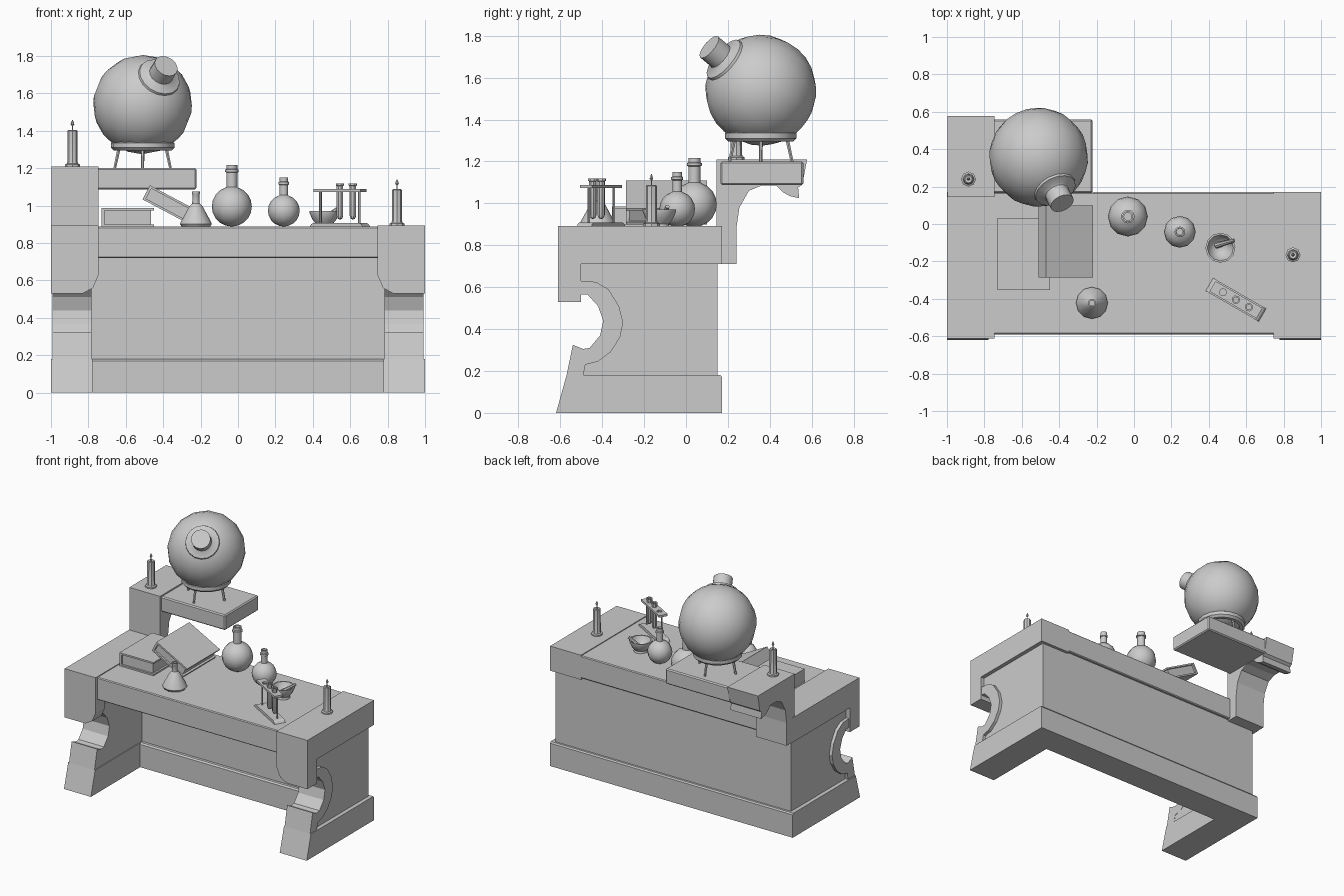
import bpy, bmesh
from math import sin, cos, pi, radians
from mathutils import Vector, Matrix

if "Cube" in bpy.data.objects:
    bpy.data.objects.remove(bpy.data.objects["Cube"])


def finish(bm, name, smooth=False, bevel=0, matrix=None):
    bmesh.ops.remove_doubles(bm, verts=bm.verts, dist=1e-5)
    if bevel:
        bmesh.ops.bevel(bm, geom=bm.edges[:], offset=bevel, segments=1, affect='EDGES')
    if matrix:
        bm.transform(matrix)
    bmesh.ops.recalc_face_normals(bm, faces=bm.faces)
    me = bpy.data.meshes.new(name)
    bm.to_mesh(me)
    bm.free()
    ob = bpy.data.objects.new(name, me)
    bpy.context.collection.objects.link(ob)
    if smooth:
        for p in me.polygons:
            p.use_smooth = True
        me.set_sharp_from_angle(angle=radians(35))
    return ob


def prism(name, pts, a, b, axis='X', bevel=0, matrix=None, smooth=False):
    """Extrude a 2D outline along X (y,z), Y (x,z) or Z (x,y)."""
    put = {'X': lambda p, t: (t, p[0], p[1]),
           'Y': lambda p, t: (p[0], t, p[1]),
           'Z': lambda p, t: (p[0], p[1], t)}[axis]
    bm = bmesh.new()
    f = bm.faces.new([bm.verts.new(put(p, a)) for p in pts])
    r = bmesh.ops.extrude_face_region(bm, geom=[f])
    d = Vector(put((0, 0), b - a))
    bmesh.ops.translate(bm, vec=d, verts=[v for v in r['geom'] if isinstance(v, bmesh.types.BMVert)])
    return finish(bm, name, smooth, bevel, matrix)


def box(name, x, y, z, bevel=0, matrix=None):
    return prism(name, [(x[0], y[0]), (x[1], y[0]), (x[1], y[1]), (x[0], y[1])],
                 z[0], z[1], 'Z', bevel, matrix)


def lathe(name, prof, loc=(0, 0, 0), segs=12, matrix=None):
    """Spin an (r, z) profile about z."""
    bm = bmesh.new()
    vs = [bm.verts.new((r, 0, z)) for r, z in prof]
    es = [bm.edges.new(e) for e in zip(vs, vs[1:])]
    bmesh.ops.spin(bm, geom=vs + es, axis=(0, 0, 1), cent=(0, 0, 0), angle=2 * pi, steps=segs)
    return finish(bm, name, True, 0, matrix or Matrix.Translation(loc))


def rod(name, p, q, r0, r1, segs=6):
    p, q = Vector(p), Vector(q)
    m = Matrix.Translation(p) @ (q - p).to_track_quat('Z', 'Y').to_matrix().to_4x4()
    h = (q - p).length
    return lathe(name, [(0, 0), (r0, 0), (r1, h), (0, h)], segs=segs, matrix=m)


# Pedestals, legs with round cutouts, and corner caps on both sides
inner = [(-.50, .565), (-.47, .565), (-.42, .51), (-.395, .44), (-.41, .37),
         (-.46, .31), (-.49, .305), (-.54, .325)]
outer = [(-.49, .18), (-.48, .23), (-.42, .245), (-.36, .29), (-.315, .36), (-.30, .43),
         (-.32, .51), (-.37, .59), (-.43, .625), (-.50, .63)]
for s, side in ((-1, 'left'), (1, 'right')):
    prism(side + '_foot', [(-.62, 0), (-.57, .18), (.165, .18), (.172, .17), (.172, 0)], s, s * .778)
    prism(side + '_leg_panel', outer + [(-.50, .72), (.15, .72), (.15, .18)], s * .97, s * .785)
    prism(side + '_leg_arch_trim', inner + [(-.57, .18)] + outer, s * .993, s * .783)
    box(side + '_corner_cap', sorted((s, s * .745)), (-.50, .172), (.71, .893))
    prism(side + '_corner_drop', [(s, .53), (s * .83, .53), (s * .775, .56), (s * .745, .63),
                                  (s * .745, .893), (s, .893)], -.612, -.50, 'Y')

# Back wall, its plinth and the work top
box('back_wall', (-.96, .96), (-.01, .15), (.17, .88))
prism('back_plinth', [(-.04, 0), (-.04, .17), (-.03, .18), (.165, .18), (.172, .17), (.172, 0)], -.78, .78)
box('work_top', (-.76, .76), (-.59, .17), (.72, .887), .006)

# Raised bracket and shelf
prism('shelf_bracket', [(.145, .71), (.24, .71), (.24, .88), (.255, .98), (.30, 1.06), (.36, 1.085),
                        (.43, 1.085), (.46, 1.055), (.495, 1.035), (.54, 1.025), (.535, 1.075),
                        (.555, 1.09), (.578, 1.21), (.145, 1.21)], -.997, -.745)
box('shelf', (-.76, -.222), (.165, .56), (1.087, 1.2), .008)

# Big tilted flask on its ring stand
C = Vector((-.51, .357, 1.54))
tilt = Vector((.125, -.245, .205)).to_track_quat('Z', 'Y').to_matrix().to_4x4()
R = .265
ball = [(R * sin(pi * i / 14), -R * cos(pi * i / 14)) for i in range(15)]
ball[0], ball[-1] = (0, -R), (0, R)
lathe('big_flask', ball, segs=16, matrix=Matrix.Translation(C) @ tilt)
lathe('big_flask_neck', [(.12, .225), (.115, .25), (.075, .262), (.066, .27), (.066, .345), (0, .345)],
      segs=16, matrix=Matrix.Translation(C) @ tilt)
lathe('stand_ring', [(.13, 1.295), (.155, 1.295), (.17, 1.31), (.17, 1.335), (.16, 1.345),
                     (.13, 1.345), (.13, 1.295)], (C.x, C.y, 0), 16)
for i in range(4):
    d = Vector((cos(i * pi / 2), sin(i * pi / 2), 0))
    base = Vector((C.x, C.y, 0))
    rod('stand_leg', base + d * .15 + Vector((0, 0, 1.195)), base + d * .125 + Vector((0, 0, 1.31)), .008, .01)

# Candles
for loc, h in (((-.885, .24, 1.205), .2), ((.85, -.165, .888), .2)):
    lathe('candle', [(0, 0), (.04, 0), (.04, .015), (.03, .02), (.027, .03), (.026, h - .005),
                     (.02, h), (0, h - .01)], loc, 8)
    lathe('candle_flame', [(.003, h - .01), (.003, h + .02), (.01, h + .03), (.007, h + .04), (0, h + .055)], loc, 6)


# Books: spine on the left, two covers, inset pages
def book(name, m, w, d, t):
    box(name + '_spine', (-w / 2, -w / 2 + .015), (-d / 2, d / 2), (-t / 2, t / 2), 0, m)
    for s in (-1, 1):
        z = sorted((s * t / 2, s * (t / 2 - .012)))
        box(name + '_cover', (-w / 2 + .015, w / 2), (-d / 2, d / 2), z, 0, m)
    box(name + '_pages', (-w / 2 + .01, w / 2 - .014), (-d / 2 + .014, d / 2 - .014),
        (-t / 2 + .01, t / 2 - .01), 0, m)


book('flat_book', Matrix.Translation((-.59, -.16, .936)), .28, .385, .1)
book('leaning_book', Matrix.Translation((-.365, -.093, 1.004)) @ Matrix.Rotation(radians(28), 4, 'Y'),
     .285, .385, .085)


# Round flasks and conical flask
def round_flask(name, x, y, r, neck, top):
    zc = .888 + r
    prof = [(0, zc - r)]
    for i in range(1, 10):
        a = pi * i / 10
        if r * sin(a) > neck or i < 5:
            prof.append((r * sin(a), zc - r * cos(a)))
    prof += [(neck, zc + r * .97), (neck, top - .04), (neck * 1.25, top - .037), (neck * 1.25, top - .025),
             (neck, top - .022), (neck, top), (neck * .7, top), (neck * .7, top - .05), (0, top - .05)]
    lathe(name, prof, (x, y, 0), 12)


round_flask('large_round_flask', -.033, .04, .107, .029, 1.217)
round_flask('small_round_flask', .245, -.042, .085, .023, 1.15)
lathe('conical_flask', [(0, 0), (.075, 0), (.085, .015), (.08, .027), (.035, .11), (.02, .125), (.018, .17),
                        (.021, .175), (.021, .187), (.014, .187), (.014, .14), (0, .14)], (-.225, -.422, .887), 12)

# Mortar and pestle
lathe('mortar', [(0, 0), (.048, 0), (.045, .015), (.065, .04), (.08, .075), (.08, .083), (.07, .083),
                 (.055, .045), (.03, .025), (0, .02)], (.462, -.127, .887), 12)
rod('pestle', (.44, -.115, .915), (.535, -.088, .985), .016, .01, 8)

# Test tube rack
rack = Matrix.Translation((.545, -.405, 0)) @ Matrix.Rotation(radians(-30), 4, 'Z')
prism('rack_base', [(-.165, .885), (.165, .885), (.155, .9), (.14, .908), (-.14, .908), (-.155, .9)],
      -.04, .04, 'Y', 0, rack)
plate = box('rack_plate', (-.145, .145), (-.032, .032), (1.073, 1.088), 0, rack)
for s in (-1, 1):
    rod('rack_post', rack @ Vector((s * .12, 0, .9)), rack @ Vector((s * .12, 0, 1.08)), .007, .007)
tube = [(0, .925), (.012, .93), (.018, .945), (.018, 1.105), (.023, 1.107), (.023, 1.118),
        (.014, 1.118), (.014, 1.05), (0, 1.05)]
for x in (0, .08):
    lathe('test_tube', tube, segs=8, matrix=rack @ Matrix.Translation((x, 0, 0)))
# Empty hole in the rack plate
cut = rod('hole_cutter', rack @ Vector((-.08, 0, 1.05)), rack @ Vector((-.08, 0, 1.11)), .019, .019, 8)
cut.hide_render = True
cut.hide_set(True)
mod = plate.modifiers.new('hole', 'BOOLEAN')
mod.operation, mod.object, mod.solver = 'DIFFERENCE', cut, 'EXACT'
